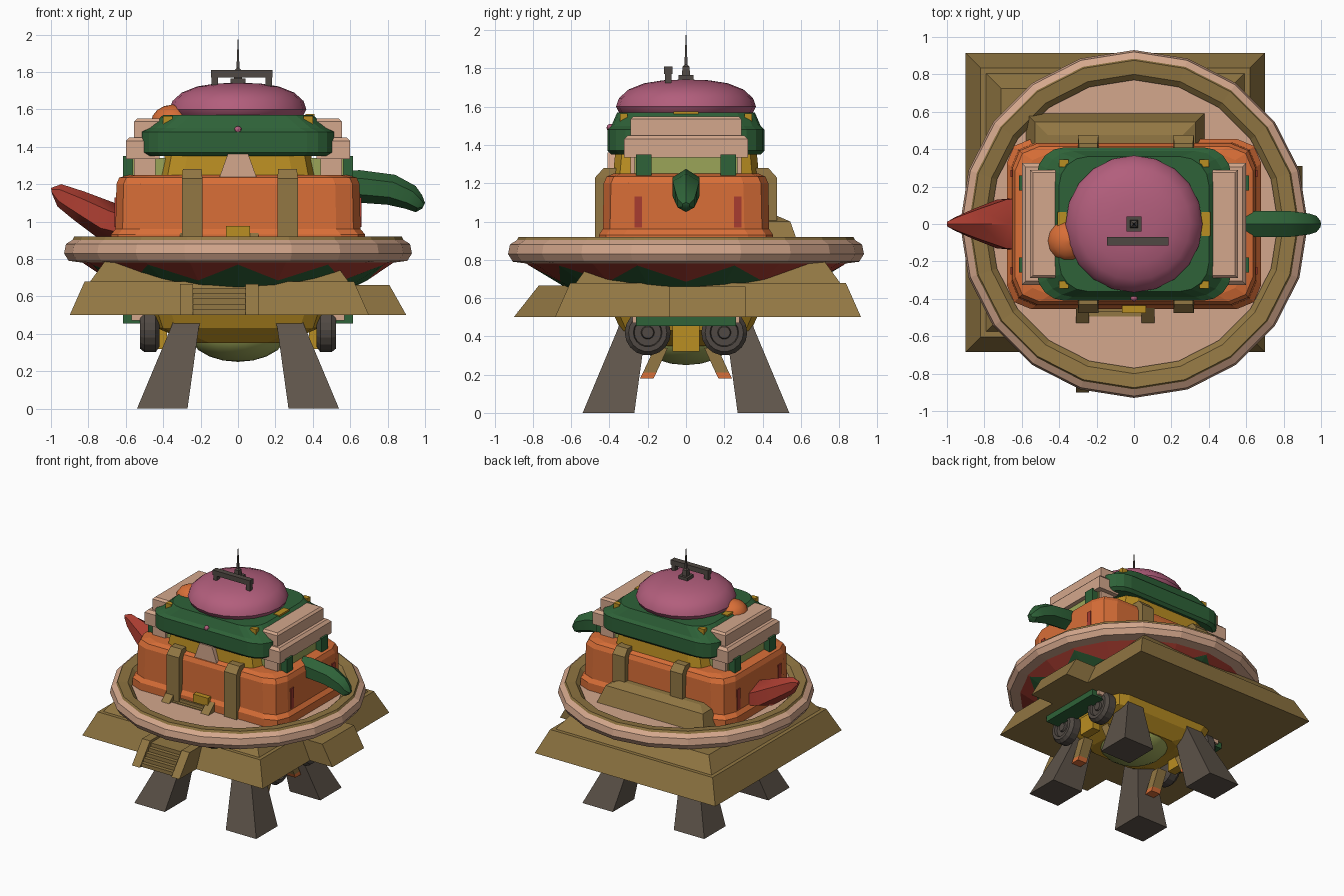
import bpy, bmesh, math
from mathutils import Vector

if "Cube" in bpy.data.objects:
    bpy.data.objects.remove(bpy.data.objects["Cube"])

def material(name, r, g, b):
    m = bpy.data.materials.new(name)
    m.diffuse_color = [(c / 255 / 12.92 if c < 11 else ((c / 255 + .055) / 1.055) ** 2.4) for c in (r, g, b)] + [1]
    m.use_nodes = True
    m.node_tree.nodes["Principled BSDF"].inputs["Base Color"].default_value = m.diffuse_color
    return m

ORANGE = material("orange", 216, 110, 55)
PEACH = material("peach", 212, 167, 140)
TAN = material("tan", 146, 119, 67)
GREEN = material("dark green", 46, 98, 56)
RED = material("red", 168, 60, 48)
YELLOW = material("yellow", 186, 142, 34)
BROWN = material("leg brown", 94, 84, 74)
GREY = material("dark grey", 80, 73, 67)
LIME = material("light green", 155, 165, 88)
PINK = material("pink", 178, 94, 124)

def finish(name, bm, mats, smooth=False):
    bmesh.ops.recalc_face_normals(bm, faces=bm.faces)
    me = bpy.data.meshes.new(name)
    bm.to_mesh(me)
    bm.free()
    for m in mats:
        me.materials.append(m)
    ob = bpy.data.objects.new(name, me)
    bpy.context.collection.objects.link(ob)
    if smooth:
        bpy.ops.object.select_all(action='DESELECT')
        ob.select_set(True)
        bpy.context.view_layer.objects.active = ob
        bpy.ops.object.shade_smooth_by_angle(angle=math.radians(40))
    return ob

def loft(name, mat, rings, smooth=False, closed=False):
    """Skin a list of equally long rings; cap the ends unless closed."""
    bm = bmesh.new()
    vs = [[bm.verts.new(p) for p in r] for r in rings]
    n = len(vs[0])
    pairs = list(zip(vs, vs[1:])) + ([(vs[-1], vs[0])] if closed else [])
    for a, b in pairs:
        for i in range(n):
            bm.faces.new((a[i], a[(i + 1) % n], b[(i + 1) % n], b[i]))
    if not closed:
        bm.faces.new(vs[0])
        bm.faces.new(vs[-1])
    return finish(name, bm, [mat], smooth)

def rect(x0, x1, y0, y1, z):
    return [(x0, y0, z), (x1, y0, z), (x1, y1, z), (x0, y1, z)]

def box(name, mat, x0, x1, y0, y1, z0, z1):
    return loft(name, mat, [rect(x0, x1, y0, y1, z0), rect(x0, x1, y0, y1, z1)])

def stack(name, mat, levels, radius, seg, smooth=False):
    """Rounded-rectangle body from (z, half x, half y) levels."""
    rings = []
    for z, hx, hy in levels:
        ring = []
        for q, (sx, sy) in enumerate([(1, 1), (-1, 1), (-1, -1), (1, -1)]):
            for i in range(seg + 1):
                a = math.pi / 2 * (q + i / seg)
                ring.append((sx * (hx - radius) + radius * math.cos(a),
                             sy * (hy - radius) + radius * math.sin(a), z))
        rings.append(ring)
    return loft(name, mat, rings, smooth)

def lathe(name, mat, profile, n, centre=(0, 0, 0), axis='z', closed=False, smooth=False):
    c = Vector(centre)
    rings = []
    for r, h in profile:
        ring = []
        for i in range(n):
            a = math.tau * i / n
            p = (r * math.cos(a), r * math.sin(a), h)
            ring.append(c + Vector(p if axis == 'z' else (h, p[0], p[1])))
        rings.append(ring)
    return loft(name, mat, rings, smooth, closed)

def claw(name, mat, sections, n=6):
    """Horn from (top x, top z, bottom x, bottom z, half width) sections."""
    rings = []
    for tx, tz, bx, bz, w in sections:
        t, b = Vector((tx, 0, tz)), Vector((bx, 0, bz))
        rings.append([(t + b) / 2 + (t - b) / 2 * math.cos(math.tau * i / n)
                      + Vector((0, w * math.sin(math.tau * i / n), 0)) for i in range(n)])
    return loft(name, mat, rings, True)

def ball(name, mat, c, r, rz, u=18, v=10):
    prof = [(max(.002, r * math.sin(math.pi * i / v)), -rz * math.cos(math.pi * i / v)) for i in range(v + 1)]
    return lathe(name, mat, prof, u, c, smooth=True)

# Tapered legs
for sx in (-1, 1):
    for sy in (-1, 1):
        def foot(i, o, z):
            xs, ys = sorted((sx * i, sx * o)), sorted((sy * i, sy * o))
            return rect(*xs, *ys, z)
        loft("leg", BROWN, [foot(.27, .54, 0), foot(.21, .36, .43), foot(.19, .33, .51)])

# Underside: belly, hull, wheels, side rails and thrusters
stack("lower_hull", YELLOW, [(.35, .25, .25), (.43, .43, .34), (.52, .46, .38)], .1, 2)
ball("belly", LIME, (0, 0, .40), .26, .15)
for s in (-1, 1):
    a, b = sorted((s * .47, s * .615))
    box("lower_rail", GREEN, a, b, -.26, .26, .455, .51)
    a, b = sorted((s * .50, s * .57))
    box("lower_pad", PEACH, a, b, -.28, .28, .47, .51)
    a, b = sorted((s * .38, s * .45))
    box("hull_strip", YELLOW, a, b, -.07, .07, .32, .46)
    for y in (-.2, .2):
        lathe("wheel", GREY, [(.09, .42), (.12, .44), (.12, .50), (.10, .525), (.075, .525),
                              (.07, .505), (.035, .505), (.03, .52)] if s > 0 else
              [(.09, -.42), (.12, -.44), (.12, -.50), (.10, -.525), (.075, -.525),
               (.07, -.505), (.035, -.505), (.03, -.52)], 18, (0, y, .42), 'x')
        k = math.copysign(1, y)
        for mat, z0, z1, o0, o1 in ((TAN, .21, .34, .19, .13), (ORANGE, .18, .21, .205, .19)):
            loft("thruster", mat, [rect(s * .35 - .04, s * .35 + .04, k * o - .035, k * o + .035, z)
                                   for z, o in ((z0, o0), (z1, o1))])

# Stepped square base, set off-centre
def tier(name, levels):
    loft(name, TAN, [rect(-.1 - h, -.1 + h, .115 - h, .115 + h, z) for z, h in levels])
tier("base_slab", [(.5, .8), (.68, .72)])
tier("base_middle", [(.68, .69), (.79, .61)])
tier("base_upper", [(.79, .505), (1.0, .43), (1.03, .36)])
loft("side_ramp", TAN, [rect(.5, .9, -.09, .31, .5), rect(.5, .81, -.09, .31, .66)])

# Front stairs with side rails
for i in range(5):
    box("stair", TAN, -.24, .04, -.88 + .03 * i, -.55, .5, .53 + .029 * i)
for x in (-.31, .04):
    loft("stair_rail", TAN, [rect(x, x + .07, -.9, -.55, .5), rect(x, x + .07, -.77, -.55, .665)])

# Bowl with zigzag bands, 20 sides
bm = bmesh.new()
N = 20
def ring(f):
    out = []
    for i in range(N):
        r, z = f(i)
        a = math.tau * i / N - math.pi / 2
        out.append(bm.verts.new((r * math.cos(a), r * math.sin(a), z)))
    return out
rows = [ring(lambda i: (.42, .61)), ring(lambda i: (.62, .65)),
        ring(lambda i: (.69, .685) if i % 2 else (.82, .77)), ring(lambda i: (.86, .80))]
for k in range(3):
    for i in range(N):
        j = (i + 1) % N
        f = bm.faces.new((rows[k][i], rows[k][j], rows[k + 1][j], rows[k + 1][i]))
        f.material_index = 1 if k < 2 else 0
bm.faces.new(rows[0]).material_index = 1
finish("bowl", bm, [RED, GREEN])

# Rim and floor of the bowl
lathe("rim", PEACH, [(.83, .78), (.905, .79), (.93, .83), (.92, .88), (.88, .905), (.82, .85)], N, closed=True)
lathe("rim_cap", TAN, [(.885, .90), (.875, .92), (.80, .91), (.77, .88), (.80, .85)], N, closed=True)
lathe("bowl_floor", PEACH, [(.82, .87), (.75, .85), (.6, .82), (.02, .80)], N)

# Orange main body
stack("main_body", ORANGE, [(.82, .68, .455), (.93, .68, .455), (.96, .655, .435), (1.20, .65, .43),
                            (1.235, .635, .415), (1.25, .58, .38)], .13, 2)
for s in (-1, 1):
    for y in (-.25, .27):
        a, b = sorted((s * .60, s * .659))
        box("side_light", RED, a, b, y - .02, y + .02, .97, 1.13)
    # Buttress columns front and back
    for x in (-.245, .265):
        y0, y1 = sorted((s * .36, s * .475))
        ya, yb = sorted((s * .36, s * .43))
        loft("column", TAN, [rect(x - .055, x + .055, y0, y1, .83), rect(x - .055, x + .055, y0, y1, 1.23),
                             rect(x - .05, x + .05, ya, yb, 1.28)])

# Inner stairs and door box
for i in range(4):
    box("inner_stair", TAN, -.24, .05, -.52 + .025 * i, -.40, .81, .85 + .025 * i)
for x in (-.31, .04):
    loft("inner_rail", TAN, [rect(x, x + .07, -.54, -.42, .81), rect(x, x + .07, -.53, -.42, .87),
                             rect(x, x + .07, -.45, -.42, .94)])
box("door_box", YELLOW, -.065, .065, -.475, -.40, .91, .975)

# Claws
claw("red_claw", RED, [(-.58, 1.07, -.66, .90, .16), (-.66, 1.10, -.76, .92, .15),
                       (-.82, 1.16, -.88, 1.01, .09), (-.945, 1.20, -.965, 1.08, .04), (-1.0, 1.18, -.995, 1.15, .015)])
claw("green_claw", GREEN, [(.58, 1.27, .58, 1.10, .07), (.65, 1.275, .66, 1.10, .08), (.84, 1.25, .80, 1.09, .08),
                           (.95, 1.19, .89, 1.07, .065), (.985, 1.14, .95, 1.05, .05), (1.0, 1.10, .985, 1.07, .02)])

# Yellow torso, front plate and dark green collar
stack("torso", YELLOW, [(1.2, .42, .385), (1.36, .39, .37), (1.5, .39, .37)], .12, 2)
loft("front_plate", PEACH, [[(x, y, z) for x, z in ((-.10, 1.235), (.10, 1.235), (.055, 1.36), (-.055, 1.36))]
                            for y in (-.41, -.36)])
stack("collar", GREEN, [(1.35, .50, .39), (1.37, .52, .41), (1.48, .52, .41), (1.50, .48, .39),
                        (1.57, .40, .36)], .15, 4)
for sx in (-1, 1):
    for sy in (-1, 1):
        box("collar_clip", YELLOW, sx * .375 - .025, sx * .375 + .025, sy * .325 - .02, sy * .325 + .02, 1.48, 1.565)
    box("collar_side_clip", YELLOW, sx * .385 - .025, sx * .385 + .025, -.065, .065, 1.5, 1.575)
ball("front_stud", PINK, (0, -.395, 1.49), .02, .02, 8, 6)

# Stepped side shoulders with brackets
for s in (-1, 1):
    def part(name, mat, a, b, y, z0, z1, inset=0):
        x0, x1 = sorted((s * a, s * b))
        x2, x3 = sorted((s * a, s * (b - inset)))
        loft(name, mat, [rect(x0, x1, -y, y, z0), rect(x0, x1, -y, y, z1 - inset),
                         rect(x2, x3, -y + inset, y - inset, z1)])
    part("shoulder_core", LIME, .3, .565, .27, 1.23, 1.34)
    part("shoulder_foot", PEACH, .44, .555, .29, 1.24, 1.34)
    part("shoulder_low", PEACH, .42, .60, .325, 1.335, 1.45, .02)
    part("shoulder_high", PEACH, .42, .555, .29, 1.44, 1.55, .015)
    for y in (-.22, .22):
        x0, x1 = sorted((s * .52, s * .615))
        box("shoulder_bracket", GREEN, x0, x1, y - .04, y + .04, 1.22, 1.35)

# Dome with side bulb
lathe("dome", PINK, [(.30, 1.54), (.345, 1.56), (.366, 1.60), (.35, 1.645), (.30, 1.69), (.22, 1.722),
                     (.12, 1.738), (.01, 1.742)], 20, smooth=True)
ball("side_bulb", ORANGE, (-.35, -.09, 1.53), .115, .095, 14, 8)

# Antenna and roof bar
box("antenna_base", GREY, -.04, .04, -.04, .04, 1.73, 1.765)
loft("antenna", GREY, [rect(-h, h, -h, h, z) for z, h in
                       ((1.76, .022), (1.81, .018), (1.82, .008), (1.90, .005), (1.98, .001))])
box("roof_bar", GREY, -.145, .185, -.115, -.07, 1.77, 1.81)
for x in (-.125, .165):
    box("roof_bar_post", GREY, x - .017, x + .017, -.11, -.075, 1.71, 1.78)
